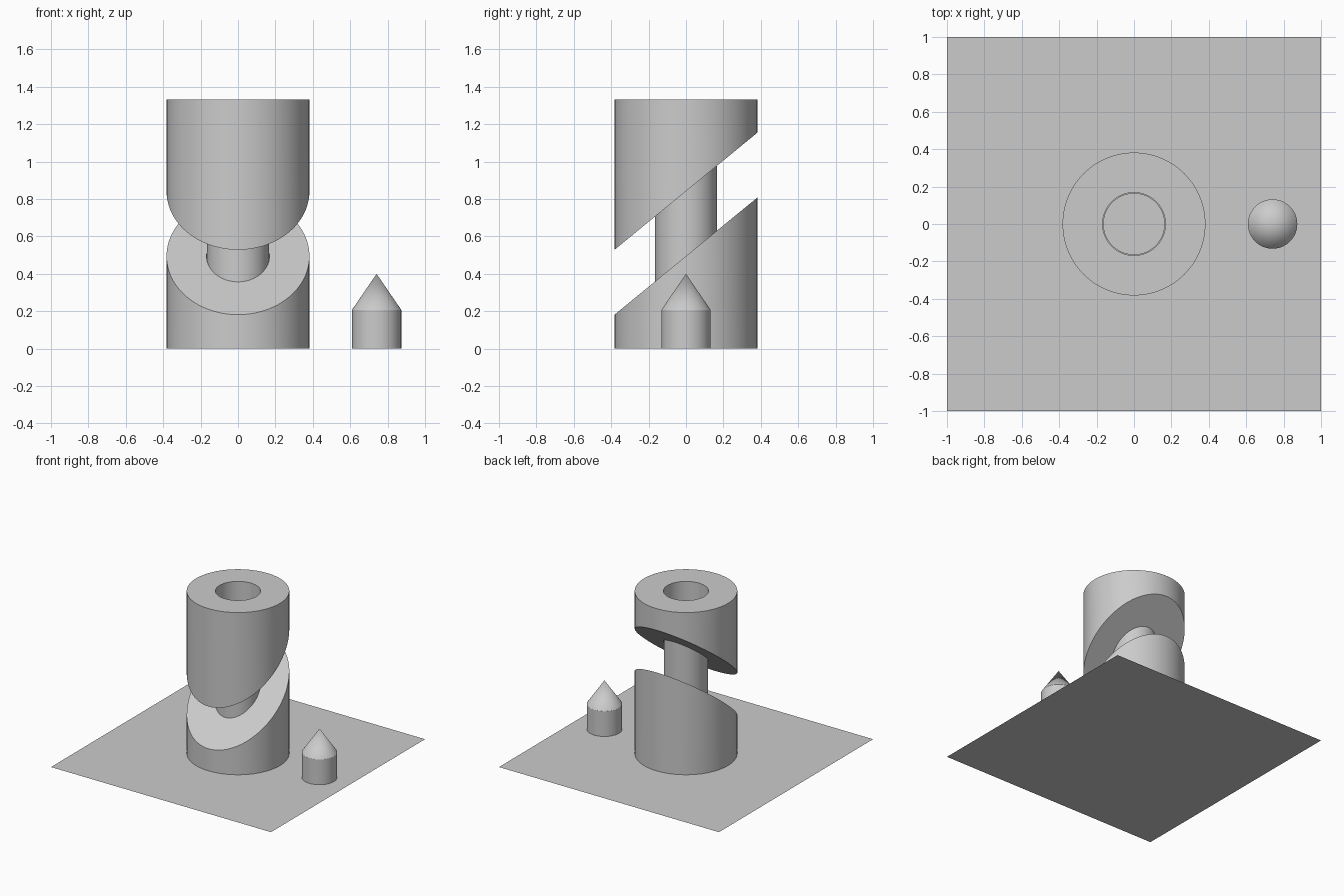
import bpy
import bmesh
from math import cos, sin, tau, radians

default = bpy.data.objects.get("Cube")
if default:
    bpy.data.objects.remove(default, do_unlink=True)

SIDES = 96
OUTER, BORE, CORE = 0.382, 0.168, 0.165
SLOPE = 0.82

grey = bpy.data.materials.new("plain grey")
grey.use_nodes = True
grey.diffuse_color = (0.6, 0.6, 0.6, 1)
grey.node_tree.nodes["Principled BSDF"].inputs["Base Color"].default_value = (0.6, 0.6, 0.6, 1)


def finish(name, bm, smooth=True):
    bmesh.ops.recalc_face_normals(bm, faces=bm.faces)
    mesh = bpy.data.meshes.new(name)
    bm.to_mesh(mesh)
    bm.free()
    mesh.materials.append(grey)
    obj = bpy.data.objects.new(name, mesh)
    bpy.context.collection.objects.link(obj)
    if smooth:
        bpy.ops.object.select_all(action='DESELECT')
        obj.select_set(True)
        bpy.context.view_layer.objects.active = obj
        bpy.ops.object.shade_smooth_by_angle(angle=radians(30))
    return obj


def ring(bm, radius, height):
    """Circle of vertices whose height is a function of y."""
    verts = []
    for i in range(SIDES):
        x, y = radius * cos(tau * i / SIDES), radius * sin(tau * i / SIDES)
        verts.append(bm.verts.new((x, y, height(y))))
    return verts


def bridge(bm, a, b):
    for i in range(SIDES):
        j = (i + 1) % SIDES
        bm.faces.new((a[i], a[j], b[j], b[i]))


def tube(name, bottom, top):
    """Bored cylinder with a flat or slanted end at each side."""
    bm = bmesh.new()
    loops = [ring(bm, OUTER, bottom), ring(bm, OUTER, top),
             ring(bm, BORE, top), ring(bm, BORE, bottom)]
    for k in range(4):
        bridge(bm, loops[k], loops[(k + 1) % 4])
    return finish(name, bm)


def flat(z):
    return lambda y: z


def slant(z):
    return lambda y: z + SLOPE * y


# Two bored halves with parallel slanted cuts
tube("lower_half", flat(0), slant(0.495))
tube("upper_half", slant(0.842), flat(1.333))

# Core that joins the halves
bm = bmesh.new()
low, high = ring(bm, CORE, flat(0)), ring(bm, CORE, flat(1.0))
bridge(bm, low, high)
bm.faces.new(low)
bm.faces.new(high)
finish("core", bm)

# Small pointed post beside the column
bm = bmesh.new()
low, high = ring(bm, 0.132, flat(0)), ring(bm, 0.132, flat(0.207))
bridge(bm, low, high)
bm.faces.new(low)
tip = bm.verts.new((0, 0, 0.4))
for i in range(SIDES):
    bm.faces.new((high[i], high[(i + 1) % SIDES], tip))
finish("pointed_post", bm).location.x = 0.741

# Ground sheet
bm = bmesh.new()
bmesh.ops.create_grid(bm, x_segments=1, y_segments=1, size=1)
finish("base_sheet", bm, smooth=False)
